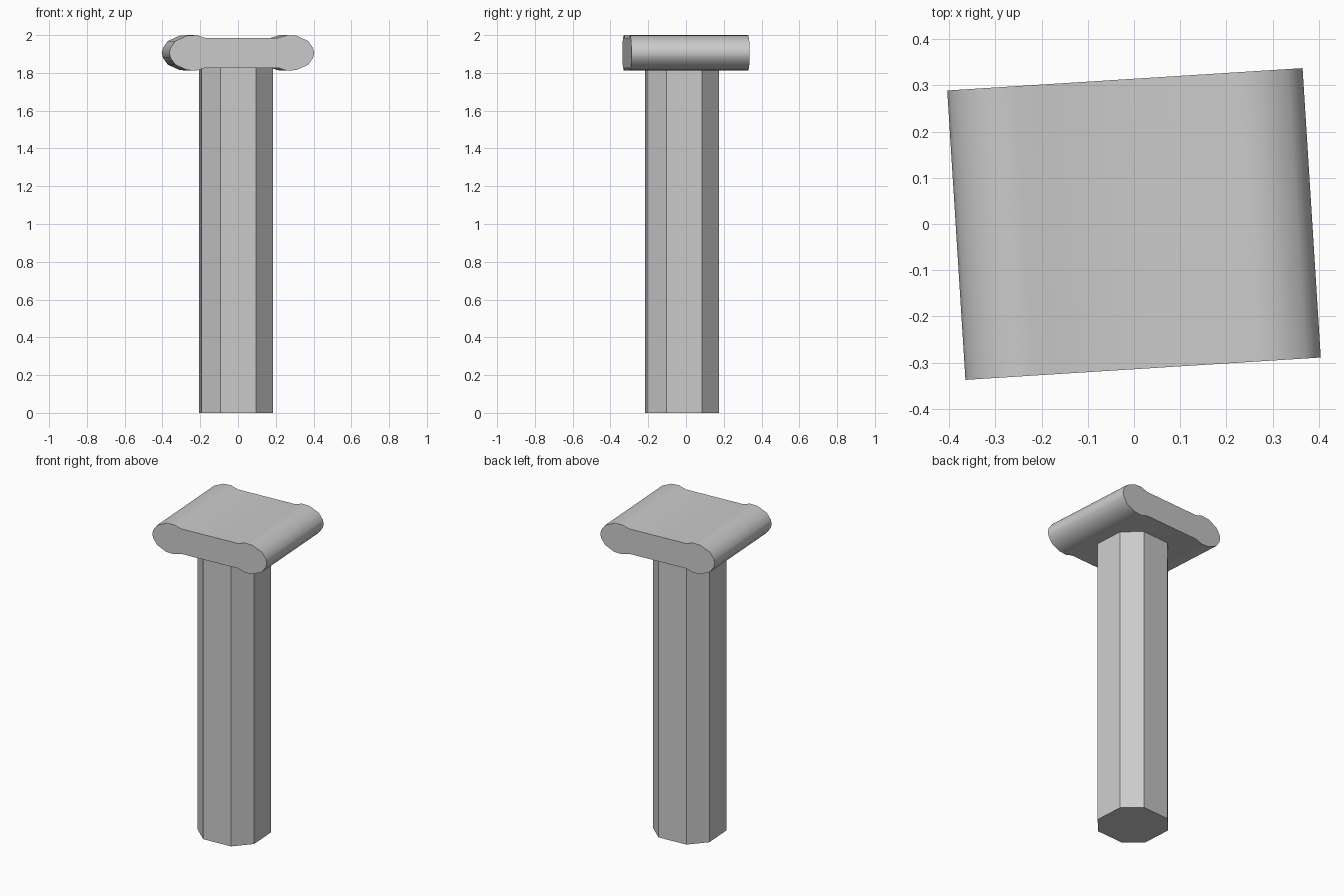
import bpy, bmesh, math

if "Cube" in bpy.data.objects:
    bpy.data.objects.remove(bpy.data.objects["Cube"])

TURN = math.radians(3.6)


def prism(name, outline, to_3d, extrude, location):
    """Extrude a closed outline into a solid, turned slightly about z."""
    bm = bmesh.new()
    face = bm.faces.new([bm.verts.new(to_3d(u, v)) for u, v in outline])
    res = bmesh.ops.extrude_face_region(bm, geom=[face], use_keep_orig=True)
    verts = [g for g in res["geom"] if isinstance(g, bmesh.types.BMVert)]
    bmesh.ops.translate(bm, verts=verts, vec=extrude)
    bmesh.ops.recalc_face_normals(bm, faces=bm.faces[:])
    mesh = bpy.data.meshes.new(name)
    bm.to_mesh(mesh)
    bm.free()
    obj = bpy.data.objects.new(name, mesh)
    bpy.context.collection.objects.link(obj)
    obj.location = location
    obj.rotation_euler.z = TURN
    return obj


# Post: square section with chamfered corners
a, b = 0.19, 0.094
section = [(b, -a), (a, -b), (a, b), (b, a), (-b, a), (-a, b), (-a, -b), (-b, -a)]
prism("post", section, lambda u, v: (u, v, 0), (0, 0, 1.83), (-0.01, -0.022, 0))

# Head: bulb-ended bar profile, one quarter mirrored to all four
quarter = [(0.192, 0.079), (0.24, 0.094), (0.29, 0.091), (0.352, 0.063), (0.378, 0.027)]
tip = (0.385, 0.0)
right = quarter + [tip] + [(x, -z) for x, z in reversed(quarter)]
profile = right + [(-x, -z) for x, z in right]
DEPTH = 0.627
head = prism("head", profile, lambda u, v: (u, -DEPTH / 2, v), (0, DEPTH, 0), (0, 0, 1.906))

# Smooth rounded ends, crisp front and back faces
bpy.ops.object.select_all(action="DESELECT")
head.select_set(True)
bpy.context.view_layer.objects.active = head
bpy.ops.object.shade_smooth_by_angle(angle=math.radians(45))
